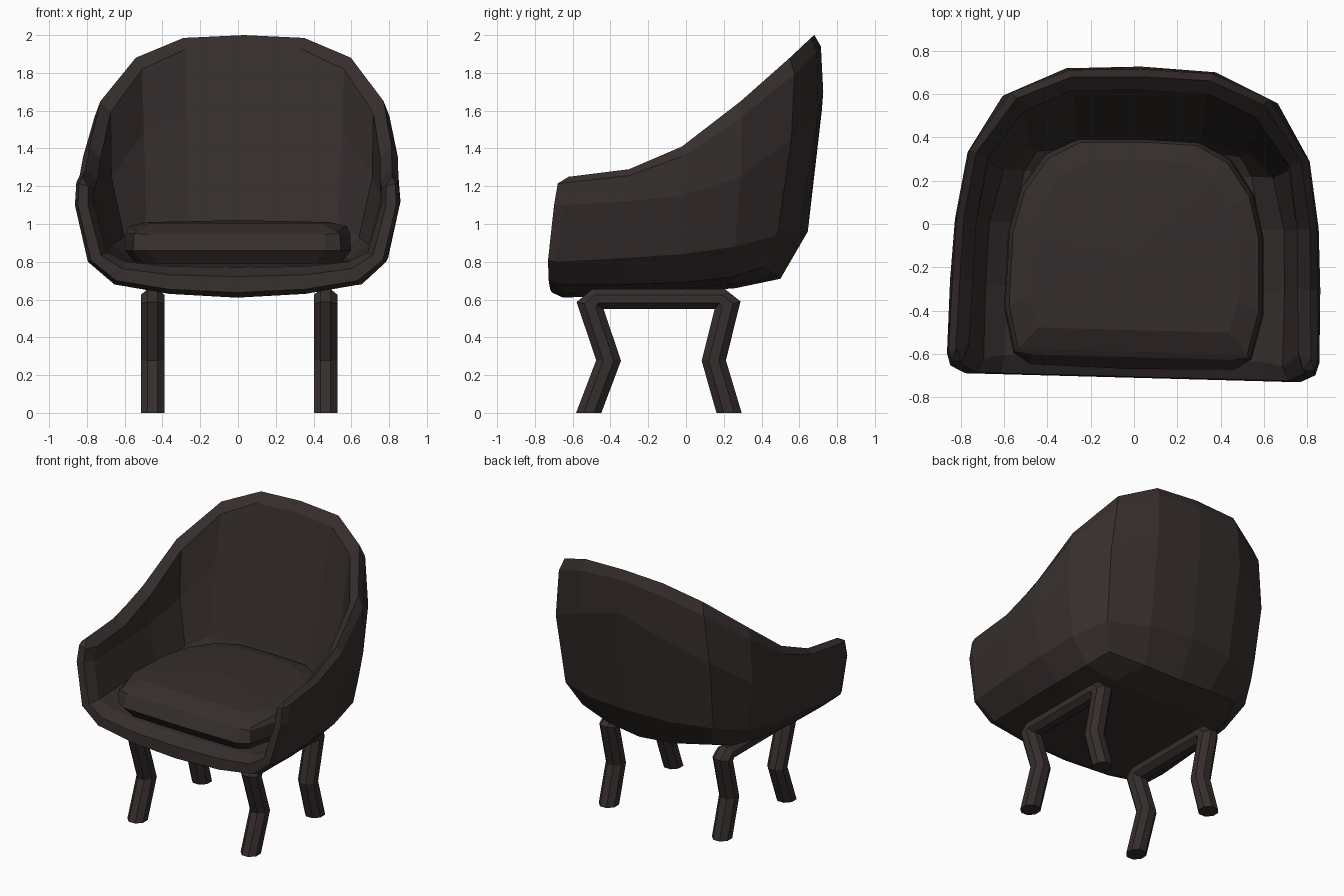
import bpy, bmesh, math
from mathutils import Vector as V

if "Cube" in bpy.data.objects:
    bpy.data.objects.remove(bpy.data.objects["Cube"])

TURN = -0.027  # the tub sits very slightly turned on its frame

mat = bpy.data.materials.new("dark brown")
mat.diffuse_color = (0.036, 0.027, 0.026, 1)
mat.use_nodes = True
mat.node_tree.nodes["Principled BSDF"].inputs["Base Color"].default_value = mat.diffuse_color


def finish(name, bm, turn=0.0, shift=(0, 0, 0)):
    bmesh.ops.remove_doubles(bm, verts=bm.verts, dist=0.0005)
    bmesh.ops.recalc_face_normals(bm, faces=bm.faces)
    me = bpy.data.meshes.new(name)
    bm.to_mesh(me)
    bm.free()
    me.materials.append(mat)
    ob = bpy.data.objects.new(name, me)
    ob.rotation_euler.z = turn
    ob.location = shift
    bpy.context.collection.objects.link(ob)
    return ob


def strips(bm, rows, side=1):
    """Quads between neighbouring rows of points; collapsed corners become triangles."""
    for a, b in zip(rows, rows[1:]):
        for k in range(len(a) - 1):
            pts = []
            for p in (a[k], a[k + 1], b[k + 1], b[k]):
                if all((p - q).length > 1e-4 for q in pts):
                    pts.append(p)
            if len(pts) > 2:
                bm.faces.new([bm.verts.new((p.x * side, p.y, p.z)) for p in pts])


# Tub shell: columns run from the arm front round to the back centre (right half)
BOTTOM = [(.65, -.65, .68), (.65, -.3, .68), (.63, 0, .69), (.59, .26, .72),
          (.53, .42, .77), (.27, .48, .73), (0, .5, .71)]
CHINE = [(.79, -.67, .80), (.79, -.3, .82), (.78, 0, .84), (.73, .28, .88),
         (.61, .50, .94), (.33, .61, .95), (0, .645, .96)]
MIDDLE = [(.86, -.62, 1.10), (.855, -.28, 1.12), (.84, 0, 1.15), (.79, .31, 1.25),
          (.635, .575, 1.45), (.345, .71, 1.6), (0, .727, 1.7)]
RIM = [(.82, -.60, 1.25), (.81, -.28, 1.29), (.80, 0, 1.41), (.75, .31, 1.65),
       (.57, .565, 1.88), (.32, .67, 1.985), (0, .68, 2.0)]
NORMAL = [(1, 0), (1, 0), (1, .1), (.9, .4), (.6, .95), (.2, .98), (0, 1)]
THICK = [.10, .10, .10, .12, .17, .22, .24]
UNDER = [.61, .625, .64, .66]

outer, inner = [], []
for i in range(7):
    b, c, m, r = (V(t[i]) for t in (BOTTOM, CHINE, MIDDLE, RIM))
    n, d = V((*NORMAL[i], 0)), THICK[i]
    t = m.lerp(r, .8) + n * .025
    o = [r, t, m, c, b]
    i1 = r - n * .06 - V((0, 0, .06))
    i3 = c - n * d + V((0, 0, .05))
    i2 = i3.lerp(i1, .6) if i > 3 else m - n * (d * .5 + .05)
    w = [r, i1, i2, i3, b - n * d * .6 + V((0, 0, .12))]
    if i == 0:  # inner wall starts behind the rounded front edge
        w = [r] + [p + V((0, .03, 0)) for p in w[1:]]
    if i < 4:   # floor points toward the middle
        z = UNDER[i]
        o += [V((.36, b.y, z + .02)), V((0, b.y, z))]
        w += [V((.36, w[4].y, z + .165)), V((0, w[4].y, z + .16))]
    outer.append(o)
    inner.append(w)


def front(f, back):
    row = [outer[0][0]]
    for p, q in zip(outer[0][1:], inner[0][1:]):
        s = p.lerp(q, f)
        row.append(V((s.x, -.715 + back + .17 * max(0, s.z - .9), s.z)))
    return row


bm = bmesh.new()
for side in (1, -1):
    for cols in (outer, inner):
        strips(bm, cols[:4], side)                       # sides and floor
        strips(bm, [c[:5] for c in cols[3:]], side)      # back
        # rear floor: side row of points joined to the back row
        strips(bm, [cols[3][4:], [cols[k][4] for k in (4, 5, 6)]], side)
    strips(bm, [outer[0], front(.17, .005), front(.7, .01), inner[0]], side)  # front lip
finish("tub_shell", bm, TURN, (.013, 0, 0))

# Seat cushion: one rounded outline stacked in rings, its front sloping back
half = [(0, -.67), (.47, -.66), (.55, -.61), (.6, -.4), (.59, -.05),
        (.54, .15), (.43, .31), (.28, .39), (0, .40)]
outline = half + [(-x, y) for x, y in half[-2:0:-1]]
rings = []
# each ring: scale, height, front limit, drop at the front
for s, z, limit, drop in ((0, .79, -1, 0), (.90, .79, -1, 0), (1, .86, -1, 0),
                          (.99, .95, -.615, .005), (.96, .99, -.59, .03),
                          (.80, 1.01, -.49, .005), (0, 1.02, -1, 0)):
    ring = []
    for x, y in outline:
        p = V((x * s, -.12 + (y + .12) * s, z))
        if p.y < limit:
            p.y, p.z = limit, z - drop
        ring.append(p)
    rings.append(ring + ring[:1])
bm = bmesh.new()
strips(bm, rings)
finish("seat_cushion", bm, TURN, (.01, 0, 0))

# Leg frames: an octagonal tube bent in the side plane, mitred at each joint
PATH = [(-.515, 0), (-.41, .277), (-.508, .57), (-.475, .603),
        (.185, .603), (.22, .57), (.147, .277), (.228, 0)]


def leg_frame(name, x0):
    pts = [V((0, y, z)) for y, z in PATH]
    rows = []
    for i, p in enumerate(pts):
        d0 = (p - pts[i - 1]).normalized() if i else None
        d1 = (pts[i + 1] - p).normalized() if i < len(pts) - 1 else None
        if d0 and d1:
            t = (d0 + d1).normalized()
            across = V((0, -t.z, t.y)) / max(.6, t.dot(d0))
        else:  # feet are cut level with the ground
            across = V((0, -1, 0)) * (1 if d1 else -1) * 1.08
        radius = .057 if 2 < i < 5 else .067
        ring = []
        for k in range(8):
            a = math.radians(22.5 + 45 * k)
            ring.append(V((x0, 0, 0)) + p + V((.068 * math.cos(a), 0, 0))
                        + across * radius * math.sin(a))
        rows.append(ring + ring[:1])
    bm = bmesh.new()
    strips(bm, rows)
    for row in (rows[0], rows[-1]):
        bm.faces.new([bm.verts.new(p) for p in row[:-1]])
    finish(name, bm)


leg_frame("right_leg_frame", .464)
leg_frame("left_leg_frame", -.452)
